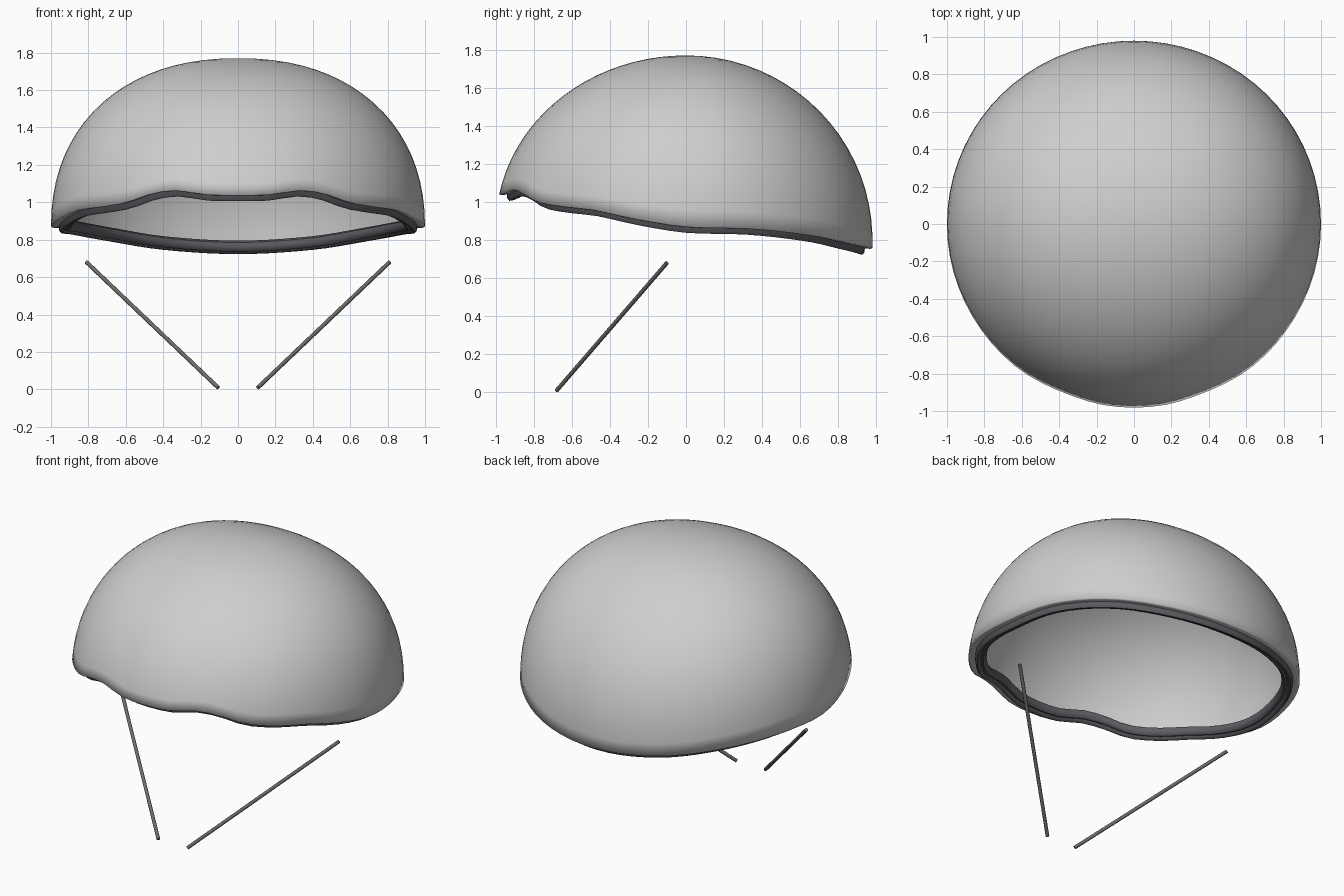
import bpy, bmesh, math
from mathutils import Vector

if "Cube" in bpy.data.objects:
    bpy.data.objects.remove(bpy.data.objects["Cube"])

SEG, RINGS, TOP = 72, 20, 1.77


def material(name, rgb):
    m = bpy.data.materials.new(name)
    m.diffuse_color = (*rgb, 1)
    m.use_nodes = True
    m.node_tree.nodes["Principled BSDF"].inputs["Base Color"].default_value = m.diffuse_color
    return m


SHELL = material("light grey shell", (0.62, 0.62, 0.62))
TRIM = material("dark grey trim", (0.115, 0.11, 0.125))
STRAP = material("strap grey", (0.15, 0.15, 0.15))

# Height of the shell edge by angle from the front (degrees), same on both sides
EDGE = [(0, 1.04), (10, 1.043), (20, 1.065), (28, 1.05), (38, 1.0), (50, 0.975),
        (60, 0.96), (75, 0.91), (90, 0.872), (110, 0.862), (132, 0.828),
        (155, 0.78), (180, 0.757)]


def edge_height(d):
    """Smooth curve through the edge points."""
    def slope(i):
        if i in (0, len(EDGE) - 1):
            return 0
        (x0, y0), (x1, y1) = EDGE[i - 1], EDGE[i + 1]
        return (y1 - y0) / (x1 - x0)
    i = max(k for k in range(len(EDGE) - 1) if EDGE[k][0] <= d)
    (x0, y0), (x1, y1) = EDGE[i], EDGE[i + 1]
    w = x1 - x0
    t = (d - x0) / w
    return ((2*t**3 - 3*t**2 + 1) * y0 + (t**3 - 2*t**2 + t) * w * slope(i)
            + (3*t**2 - 2*t**3) * y1 + (t**3 - t**2) * w * slope(i + 1))


class Meridian:
    """Dome outline in one direction around the helmet."""
    def __init__(self, k):
        self.a = 2 * math.pi * k / SEG
        s, c = -math.cos(self.a), math.sin(self.a)
        self.dir = Vector((c, (0.99 - 0.01 * s) * s, 0))
        self.zc = 0.86 * c * c + (0.87 if s < 0 else 0.80) * s * s
        self.h = TOP - self.zc
        self.n = 2 + 0.22 * c * c
        d = math.degrees(self.a)
        self.edge = edge_height(min(d, 360 - d))
        u = (self.edge - self.zc) / self.h
        self.phi0 = math.asin(u ** (self.n / 2)) if u > 0 else u

    def at(self, t):
        """Radius and height, t = 0 at the edge and 1 at the crown."""
        p = self.phi0 + (math.pi / 2 - self.phi0) * t
        if p <= 0:
            return 1.0, self.zc + self.h * p
        c = max(0.0, math.cos(p))
        return c ** (2 / self.n), self.zc + self.h * math.sin(p) ** (2 / self.n)

    def point(self, r, z):
        return self.dir * r + Vector((0, 0, z))

    def near_edge(self, dr, dz):
        r, z = self.at(0)
        return self.point(r + dr, z + dz)


MERIDIANS = [Meridian(k) for k in range(SEG)]


def bridge(bm, lower, upper):
    for i in range(SEG):
        j = (i + 1) % SEG
        bm.faces.new((lower[i], lower[j], upper[j], upper[i]))


def ring(bm, f):
    return [bm.verts.new(f(m)) for m in MERIDIANS]


def finish(name, bm, mat, angle):
    me = bpy.data.meshes.new(name)
    bm.to_mesh(me)
    bm.free()
    me.materials.append(mat)
    ob = bpy.data.objects.new(name, me)
    bpy.context.collection.objects.link(ob)
    bpy.ops.object.select_all(action='DESELECT')
    ob.select_set(True)
    bpy.context.view_layer.objects.active = ob
    bpy.ops.object.shade_smooth_by_angle(angle=math.radians(angle))
    return ob


def dome(bm, scale, drop, flip, lip=()):
    """Dome skin from its edge to the crown, with optional turned-in lip."""
    rings = [ring(bm, lambda m, o=o: m.near_edge(*o)) for o in lip]
    for i in range(RINGS):
        def f(m, t=i / RINGS):
            r, z = m.at(t)
            return m.point(r * scale, z - drop * t)
        rings.append(ring(bm, f))
    crown = bm.verts.new((0, 0, TOP - drop))
    n = len(bm.faces)
    for lo, up in zip(rings, rings[1:]):
        bridge(bm, lo, up)
    for i in range(SEG):
        bm.faces.new((rings[-1][i], rings[-1][(i + 1) % SEG], crown))
    if flip:
        bm.faces.ensure_lookup_table()
        bmesh.ops.reverse_faces(bm, faces=bm.faces[n:])


# Helmet shell: outer skin with rolled edge, and inner skin
bm = bmesh.new()
dome(bm, 1.0, 0, False, lip=[(-0.045, 0.0), (-0.012, -0.004)])
dome(bm, 0.985, 0.012, True)
finish("helmet_shell", bm, SHELL, 100)

# Padded trim: closed, grooved section swept along the edge
section = [(-0.04, 0.004), (-0.043, -0.022), (-0.053, -0.034), (-0.067, -0.032),
           (-0.076, -0.018), (-0.090, -0.022), (-0.104, -0.012), (-0.110, 0.008),
           (-0.104, 0.028), (-0.080, 0.038), (-0.022, 0.038)]
bm = bmesh.new()
loops = [ring(bm, lambda m, o=o: m.near_edge(*o)) for o in section]
for a, b in zip(loops, loops[1:] + loops[:1]):
    bridge(bm, a, b)
bmesh.ops.recalc_face_normals(bm, faces=bm.faces[:])
finish("edge_trim", bm, TRIM, 50)

# Chin straps: a thin straight rod on each side
for side, label in ((-1, "left"), (1, "right")):
    a = Vector((side * 0.81, -0.10, 0.68))
    b = Vector((side * 0.106, -0.68, 0.009))
    axis = b - a
    bm = bmesh.new()
    bmesh.ops.create_cone(bm, cap_ends=True, segments=12, radius1=0.011,
                          radius2=0.011, depth=axis.length)
    ob = finish(label + "_chin_strap", bm, STRAP, 40)
    ob.location = (a + b) / 2
    ob.rotation_euler = axis.to_track_quat('Z', 'Y').to_euler()
